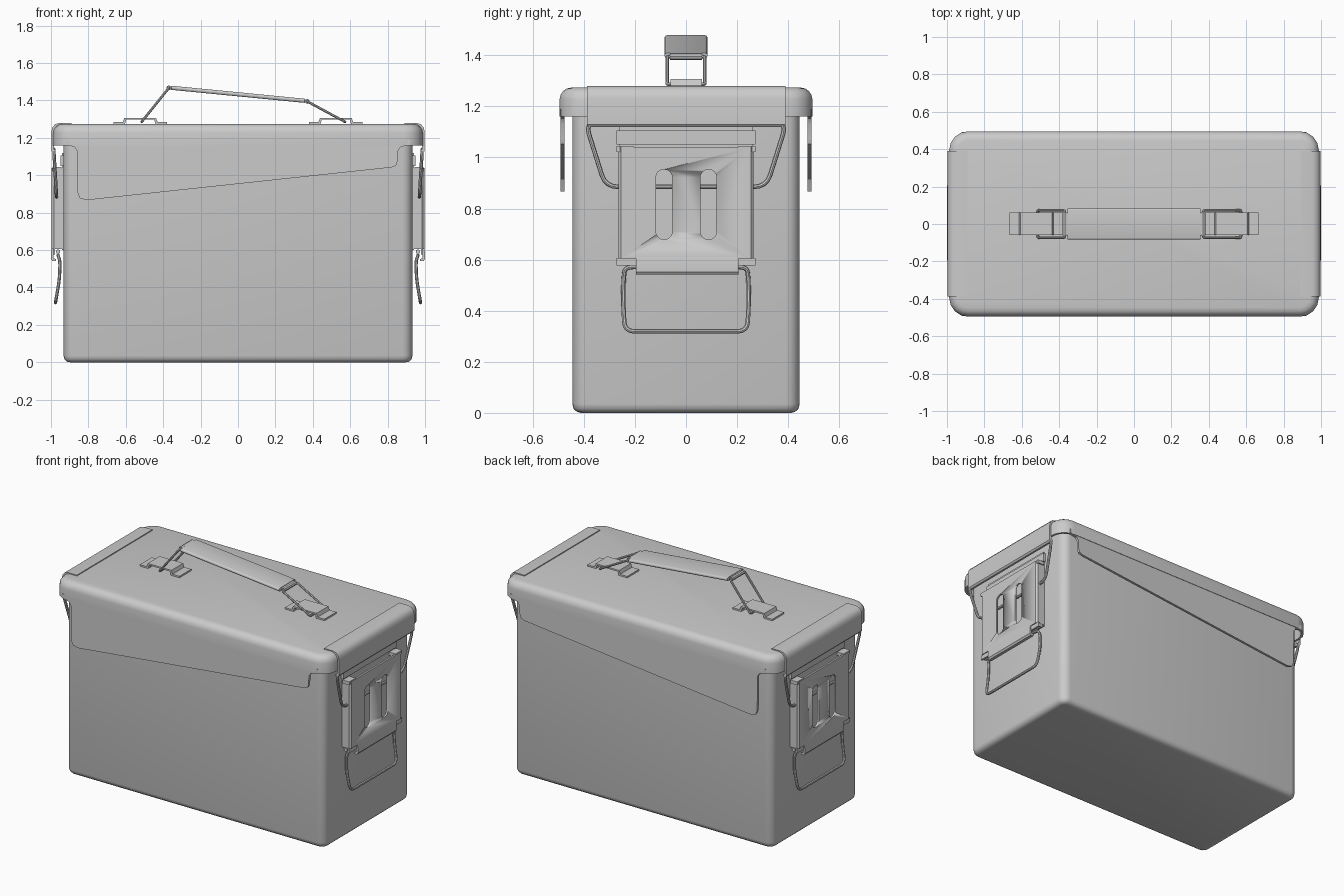
import bpy, bmesh, math
from mathutils import Vector

if "Cube" in bpy.data.objects:
    bpy.data.objects.remove(bpy.data.objects["Cube"])


def make(name, verts, faces, mirror=None):
    bm = bmesh.new()
    vs = [bm.verts.new(v) for v in verts]
    for f in faces:
        bm.faces.new([vs[i] for i in f])
    bmesh.ops.recalc_face_normals(bm, faces=bm.faces)
    me = bpy.data.meshes.new(name)
    bm.to_mesh(me)
    bm.free()
    ob = bpy.data.objects.new(name, me)
    bpy.context.collection.objects.link(ob)
    if mirror:
        add_mirror(ob, mirror)
    return ob


def add_mirror(ob, axes):
    m = ob.modifiers.new("Mirror", 'MIRROR')
    m.use_axis = ['x' in axes, 'y' in axes, 'z' in axes]
    m.use_mirror_merge = False


def loft(name, rings):
    n = len(rings[0])
    faces = [list(range(n)), [(len(rings) - 1) * n + i for i in range(n)]]
    for r in range(len(rings) - 1):
        for i in range(n):
            j = (i + 1) % n
            faces.append([r * n + i, r * n + j, (r + 1) * n + j, (r + 1) * n + i])
    return make(name, [v for r in rings for v in r], faces)


def rounded_rect(hx, hy, r, seg):
    pts = []
    for q, (sx, sy) in enumerate([(1, 1), (-1, 1), (-1, -1), (1, -1)]):
        for i in range(seg + 1):
            a = math.pi / 2 * (q + i / seg)
            pts.append((sx * (hx - r) + r * math.cos(a), sy * (hy - r) + r * math.sin(a)))
    return pts


def rounded_shell(name, hx, hy, r, seg, profile):
    # profile: (inset, z) pairs
    return loft(name, [[(x, y, z) for x, y in rounded_rect(hx - d, hy - d, r - d, seg)]
                       for d, z in profile])


def prism(name, pts, axis, a, b, mirror=None):
    place = {'x': lambda u, v, w: (w, u, v), 'y': lambda u, v, w: (u, w, v),
             'z': lambda u, v, w: (u, v, w)}[axis]
    ob = loft(name, [[place(u, v, w) for u, v in pts] for w in (a, b)])
    if mirror:
        add_mirror(ob, mirror)
    return ob


def rect(u0, u1, v0, v1):
    return [(u0, v0), (u1, v0), (u1, v1), (u0, v1)]


def wire(name, pts, radius, corner, closed=True, mirror=None):
    # polyline with rounded corners, swept as a round rod
    P = [Vector(p) for p in pts]
    out = []
    for i, p in enumerate(P):
        if not closed and i in (0, len(P) - 1):
            out.append(p)
            continue
        da, db = P[i - 1] - p, P[(i + 1) % len(P)] - p
        a = p + da.normalized() * min(corner, da.length * .45)
        b = p + db.normalized() * min(corner, db.length * .45)
        for k in range(5):
            t = k / 4
            out.append(a * (1 - t) ** 2 + p * 2 * t * (1 - t) + b * t * t)
    cu = bpy.data.curves.new(name, 'CURVE')
    cu.dimensions = '3D'
    cu.bevel_depth, cu.bevel_resolution, cu.use_fill_caps = radius, 2, True
    sp = cu.splines.new('POLY')
    sp.points.add(len(out) - 1)
    for s, p in zip(sp.points, out):
        s.co = (*p, 1)
    sp.use_cyclic_u = closed
    ob = bpy.data.objects.new(name, cu)
    bpy.context.collection.objects.link(ob)
    bpy.ops.object.select_all(action='DESELECT')
    ob.select_set(True)
    bpy.context.view_layer.objects.active = ob
    bpy.ops.object.convert(target='MESH')
    ob = bpy.context.view_layer.objects.active
    if mirror:
        add_mirror(ob, mirror)
    return ob


# box body and hollow lid
rounded_shell("box_body", .933, .445, .055, 5,
              [(.035, 0), (.018, .004), (.005, .016), (0, .035), (0, 1.25)])
rounded_shell("lid", .988, .495, .1, 4,
              [(.015, 1.255), (.015, 1.16), (0, 1.16), (0, 1.227), (.004, 1.245),
               (.014, 1.26), (.028, 1.27), (.048, 1.274)])

# sloping skirt panels on front and back
prism("side_skirt", [(-.92, 1.162), (-.875, 1.152), (-.86, 1.13), (-.857, .905), (-.845, .877),
                     (-.81, .867), (.82, 1.042), (.845, 1.052), (.853, 1.075), (.855, 1.13),
                     (.87, 1.152), (.92, 1.162), (.92, 1.19), (-.92, 1.19)],
      'y', -.492, -.476, 'y')

# folded strip over each lid end
prism("lid_end_strip", [(.89, 1.272), (.89, 1.28), (.955, 1.28), (.978, 1.273), (.993, 1.255),
                        (.998, 1.23), (.998, 1.13), (.99, 1.12), (.975, 1.122), (.975, 1.134),
                        (.985, 1.14), (.985, 1.23), (.96, 1.265)],
      'y', -.387, .39, 'x')

# latch backing plate and its top rib
prism("latch_base", rect(-.262, .262, .6, 1.12), 'x', .93, .942, 'x')
prism("latch_base_rib", rect(-.272, .272, 1.05, 1.105), 'x', .93, .95, 'x')

# latch lever: U-section plate with two slots
o, t = .265, .012
lever = prism("latch_lever", [(.942, -o), (.985, -o), (.996, -o + .011), (.996, o - .011),
                              (.985, o), (.942, o), (.942, o - t), (.984, o - t),
                              (.984, -o + t), (.942, -o + t)], 'z', .605, 1.04)
slots = []
for yc in (-.086, .088):
    pts = [(yc + y, .816 + z) for y, z in rounded_rect(.032, .137, .031, 4)]
    slots.append(prism("slot_cutter", pts, 'x', .97, 1.01))
for c in slots:
    c.hide_render = True
    c.hide_viewport = False
    c.display_type = 'WIRE'
    m = lever.modifiers.new("Slot", 'BOOLEAN')
    m.operation, m.object, m.solver = 'DIFFERENCE', c, 'EXACT'
add_mirror(lever, 'x')

# curled tab, ears and pivot at the bottom of the lever
prism("latch_tab", [(.984, .61), (.996, .61), (1, .585), (1, .552), (.992, .541), (.972, .541),
                    (.972, .552), (.986, .556), (.986, .58)], 'y', -.195, .205, 'x')
prism("latch_ear", rect(.14, .272, .577, .607), 'x', .978, .99, 'xy')
wire("latch_pivot", [(.962, -.268, .592), (.962, .268, .592)], .012, 0, False, 'x')
prism("latch_top_ear", rect(.205, .272, 1.022, 1.044), 'x', .945, .992, 'xy')

# tension wire from the lid to the lever
wire("latch_wire", [(.985, -.395, 1.14), (.97, -.315, .885), (.97, .315, .885),
                    (.985, .395, 1.14)], .009, .05, True, 'x')

# pull loop below the lever
wire("pull_loop", [(.962, -.235, .572), (.951, -.244, .54), (.955, -.246, .44),
                   (.976, -.24, .319), (.976, .24, .319), (.955, .246, .44),
                   (.951, .244, .54), (.962, .235, .572)], .009, .04, True, 'x')

# carrying handle: brackets, wire links, grip
prism("handle_bracket", [(.38, 1.27), (.38, 1.284), (.43, 1.284), (.438, 1.307), (.608, 1.307),
                         (.616, 1.284), (.665, 1.284), (.665, 1.27), (.606, 1.27),
                         (.598, 1.297), (.448, 1.297), (.44, 1.27)], 'y', -.06, .062, 'x')
ends = {-1: (-.37, 1.467), 1: (.37, 1.395)}
feet = {-1: -.515, 1: .572}
for s in (-1, 1):
    ex, ez = ends[s]
    wire("handle_link", [(feet[s], -.074, 1.286), (ex, -.074, ez), (ex, .074, ez),
                         (feet[s], .074, 1.286)], .007, .012)
    wire("grip_curl", [(ex, -.062, ez), (ex, .062, ez)], .013, 0, False)
slope = (1.395 - 1.467) / .74
loft("handle_grip", [[(x, y, 1.433 + z + slope * x) for y, z in rounded_rect(.084, .011, .01, 3)]
                     for x in (-.355, .355)])
loft("grip_neck", [[(x, y, 1.433 + z + slope * x) for y, z in rounded_rect(.062, .008, .004, 1)]
                   for x in (-.37, .37)])

# smooth shading with crisp edges
for ob in list(bpy.context.scene.objects):
    bpy.ops.object.select_all(action='DESELECT')
    ob.select_set(True)
    bpy.context.view_layer.objects.active = ob
    bpy.ops.object.shade_smooth_by_angle(angle=math.radians(35))
